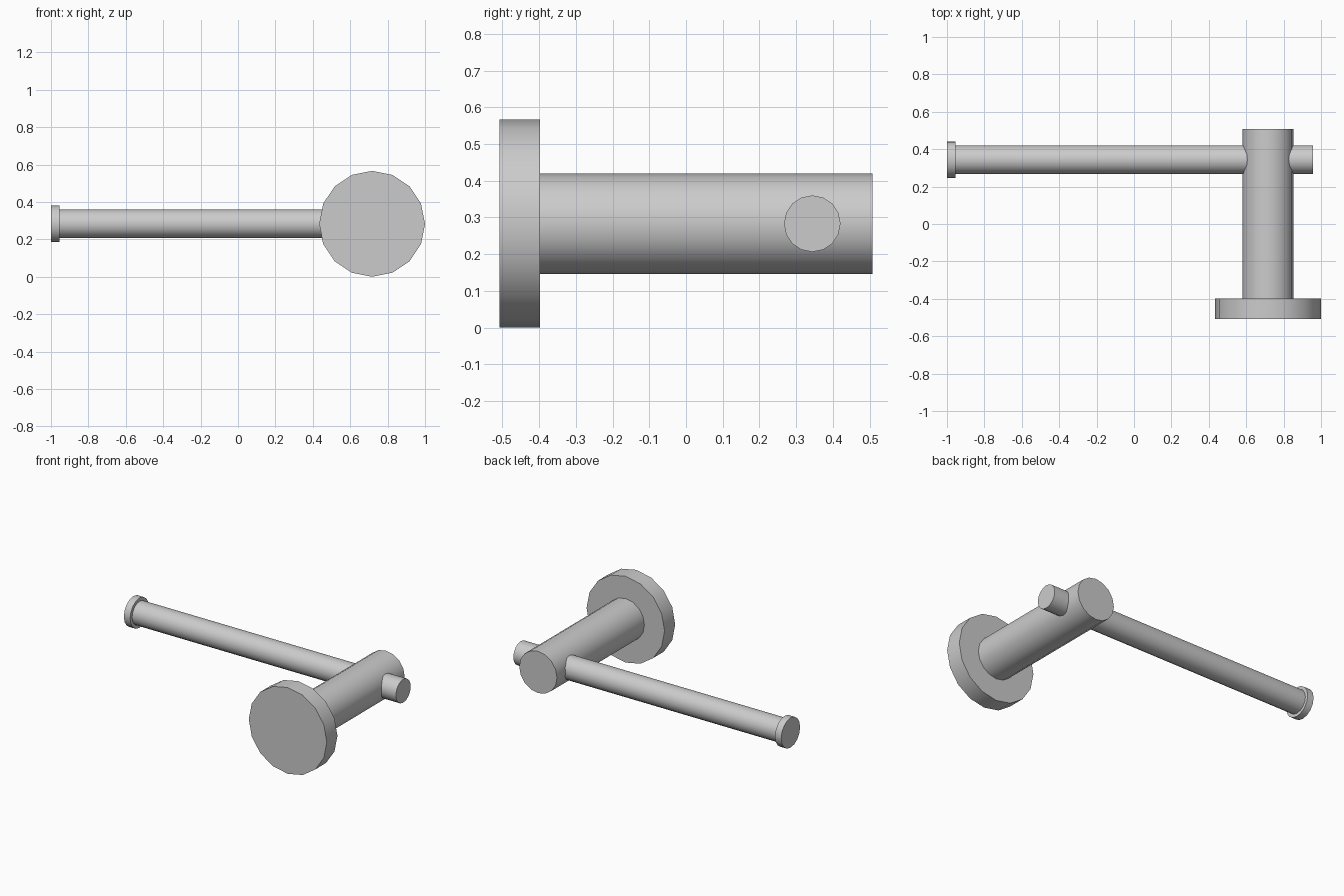
import bpy
from math import radians
from mathutils import Vector

cube = bpy.data.objects.get("Cube")
if cube:
    bpy.data.objects.remove(cube, do_unlink=True)

# Brushed metal colour shared by all parts
metal = bpy.data.materials.new("light_grey_metal")
metal.use_nodes = True
GREY = (0.6, 0.6, 0.6, 1)
metal.diffuse_color = GREY
metal.node_tree.nodes["Principled BSDF"].inputs["Base Color"].default_value = GREY

SIDES = 16


def rod(name, start, end, radius):
    """Closed cylinder between two points, smooth with sharp rims."""
    start, end = Vector(start), Vector(end)
    axis = end - start
    bpy.ops.mesh.primitive_cylinder_add(
        vertices=SIDES, radius=radius, depth=axis.length, location=(start + end) / 2)
    obj = bpy.context.object
    obj.name = name
    # Vertices stay aligned with the world axes
    obj.rotation_euler = (radians(90), 0, 0) if abs(axis.y) > abs(axis.x) else (0, radians(90), 0)
    obj.data.materials.append(metal)
    bpy.ops.object.shade_smooth_by_angle(angle=radians(40))
    return obj


POST_X, BAR_Y, MID_Z = 0.717, 0.344, 0.283

# Wall mount and the post standing out from it
rod("wall_plate", (POST_X, -0.508, MID_Z), (POST_X, -0.398, MID_Z), 0.283)
rod("post", (POST_X, -0.4, MID_Z), (POST_X, 0.508, MID_Z), 0.137)

# Holder bar through the post, with its end stop
rod("holder_bar", (-0.96, BAR_Y, MID_Z), (0.958, BAR_Y, MID_Z), 0.077)
rod("end_stop", (-1, BAR_Y, MID_Z), (-0.955, BAR_Y, MID_Z), 0.098)
